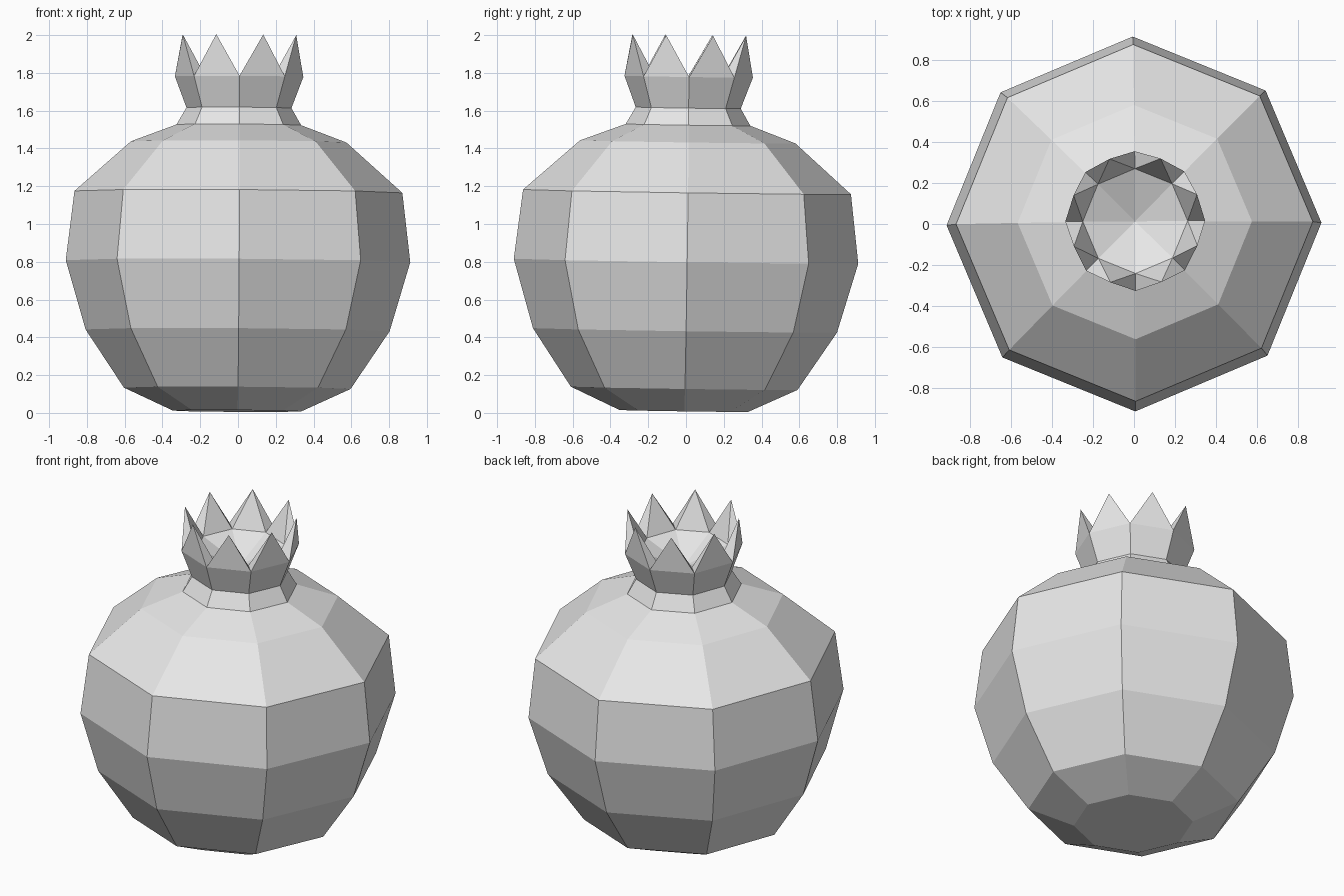
import bpy, bmesh
from math import sin, cos, pi
from mathutils import Matrix, Vector

cube = bpy.data.objects.get("Cube")
if cube:
    bpy.data.objects.remove(cube, do_unlink=True)

SIDES = 8
SPIN = 0.007

# Slight lean of the whole fruit about its middle
pivot = Vector((0, 0, 0.8))
LEAN = (Matrix.Translation(pivot) @ Matrix.Rotation(-0.0145, 4, 'X')
        @ Matrix.Rotation(0.006, 4, 'Y') @ Matrix.Translation(-pivot))

skin = bpy.data.materials.new("plain grey")
skin.use_nodes = True
skin.diffuse_color = (0.8, 0.8, 0.8, 1)
skin.node_tree.nodes["Principled BSDF"].inputs["Base Color"].default_value = (0.8, 0.8, 0.8, 1)


def ring(bm, radius, z, turn=0.0):
    """One loop of vertices around the axis."""
    angles = [2 * pi * (i + turn) / SIDES + SPIN for i in range(SIDES)]
    return [bm.verts.new((radius * cos(a), radius * sin(a), z)) for a in angles]


def lathe(bm, profile):
    """Stack rings and join them with quads."""
    rings = [ring(bm, r, z) for r, z in profile]
    for low, high in zip(rings, rings[1:]):
        for i in range(SIDES):
            j = (i + 1) % SIDES
            bm.faces.new((low[i], low[j], high[j], high[i]))
    return rings


def finish(bm, name):
    bm.transform(LEAN)
    bm.normal_update()
    mesh = bpy.data.meshes.new(name)
    bm.to_mesh(mesh)
    bm.free()
    mesh.materials.append(skin)
    obj = bpy.data.objects.new(name, mesh)
    bpy.context.collection.objects.link(obj)
    return obj


# Round fruit with a flat underside
bm = bmesh.new()
rings = lathe(bm, [(0.34, 0.01), (0.6, 0.13), (0.805, 0.437), (0.912, 0.803),
                   (0.868, 1.17), (0.57, 1.435), (0.33, 1.525)])
bm.faces.new(rings[0][::-1])
finish(bm, "fruit_body")

# Neck and flared crown with pointed teeth and a shallow funnel inside
bm = bmesh.new()
outer = lathe(bm, [(0.33, 1.525), (0.278, 1.615), (0.34, 1.78)])[-1]
inner = ring(bm, 0.255, 1.78)
tips = ring(bm, 0.325, 2.0, turn=0.5)
centre = bm.verts.new((0, 0, 1.67))
for i in range(SIDES):
    j = (i + 1) % SIDES
    bm.faces.new((outer[i], outer[j], tips[i]))
    bm.faces.new((outer[j], inner[j], tips[i]))
    bm.faces.new((inner[j], inner[i], tips[i]))
    bm.faces.new((inner[i], outer[i], tips[i]))
    bm.faces.new((inner[i], inner[j], centre))
finish(bm, "crown")
